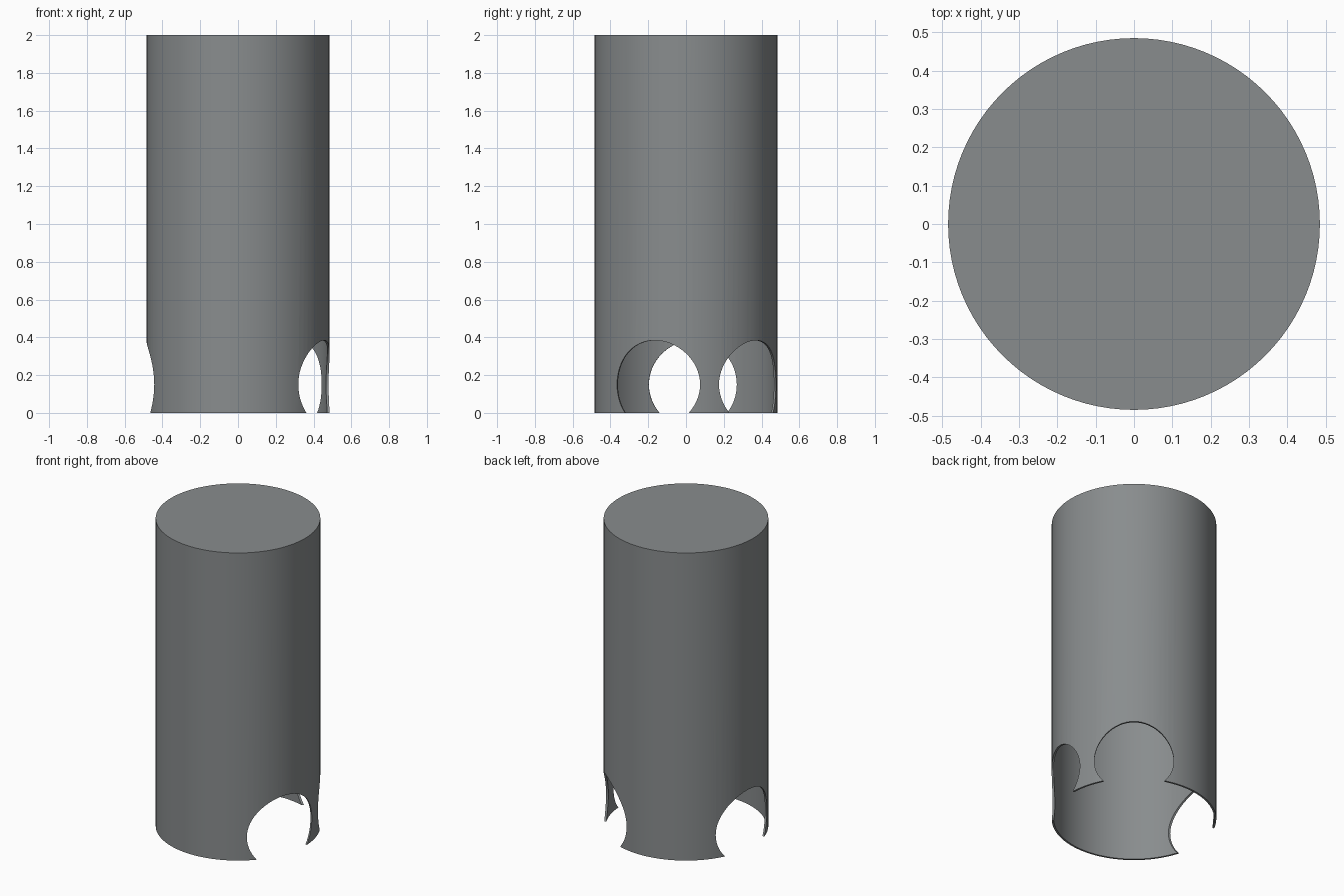
import bpy
import math

if "Cube" in bpy.data.objects:
    bpy.data.objects.remove(bpy.data.objects["Cube"])

RADIUS, HEIGHT, WALL = 0.485, 2.0, 0.012
HOLE_RADIUS, HOLE_Z = 0.234, 0.15
HOLE_ANGLES = (-20, 50, 175)  # directions of the side openings, degrees from +x


def cylinder(name, radius, depth, location, rotation=(0, 0, 0), sides=96):
    bpy.ops.mesh.primitive_cylinder_add(vertices=sides, radius=radius, depth=depth,
                                        location=location, rotation=rotation)
    obj = bpy.context.object
    obj.name = name
    return obj


def cut(target, cutter):
    mod = target.modifiers.new(cutter.name, 'BOOLEAN')
    mod.operation = 'DIFFERENCE'
    mod.solver = 'EXACT'
    mod.object = cutter
    bpy.context.view_layer.objects.active = target
    bpy.ops.object.modifier_apply(modifier=mod.name)
    bpy.data.objects.remove(cutter, do_unlink=True)


# Closed-top tube
tube = cylinder("tube_shell", RADIUS, HEIGHT, (0, 0, HEIGHT / 2))

# Hollow interior, open at the bottom
bore_top, bore_bottom = HEIGHT - WALL, -0.2
cut(tube, cylinder("bore_cutter", RADIUS - WALL, bore_top - bore_bottom,
                   (0, 0, (bore_top + bore_bottom) / 2)))

# Round openings that break through the lower rim
for angle in HOLE_ANGLES:
    a = math.radians(angle)
    cut(tube, cylinder("opening_cutter", HOLE_RADIUS, 0.5,
                       (0.45 * math.cos(a), 0.45 * math.sin(a), HOLE_Z),
                       (0, math.pi / 2, a), sides=64))

# Grey finish
grey = bpy.data.materials.new("slate_grey")
grey.diffuse_color = (0.25, 0.265, 0.27, 1)
grey.use_nodes = True
grey.node_tree.nodes["Principled BSDF"].inputs["Base Color"].default_value = grey.diffuse_color
tube.data.materials.clear()
tube.data.materials.append(grey)
for face in tube.data.polygons:
    face.material_index = 0

# Smooth walls with crisp rims
bpy.ops.object.select_all(action='DESELECT')
tube.select_set(True)
bpy.context.view_layer.objects.active = tube
bpy.ops.object.shade_smooth_by_angle(angle=math.radians(30))
